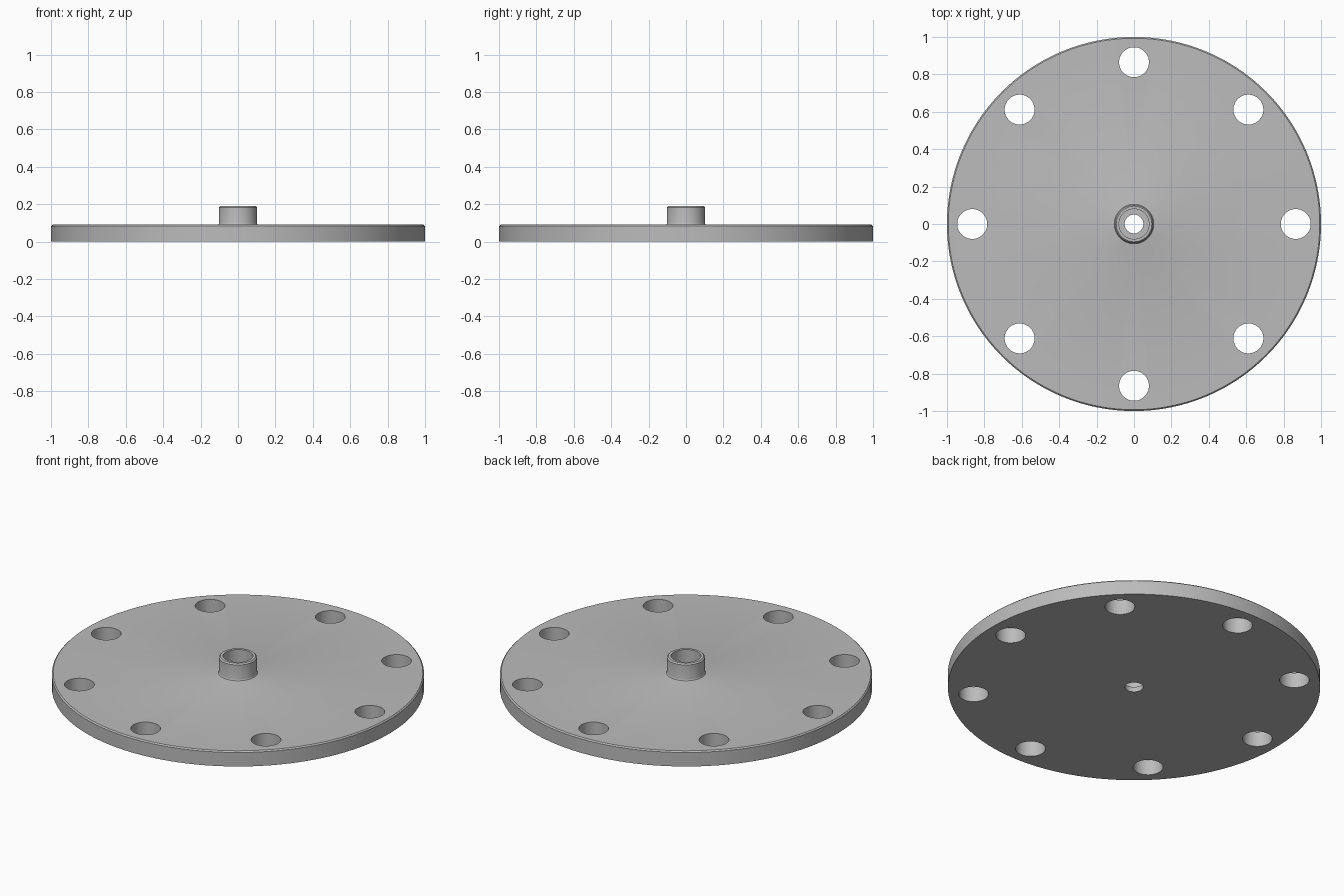
import bpy, bmesh, math
from mathutils import Matrix

cube = bpy.data.objects.get("Cube")
if cube:
    bpy.data.objects.remove(cube, do_unlink=True)

STEPS = 128
DISC_R, DISC_H = 1.0, 0.09
BOSS_R, BOSS_H = 0.102, 0.19
BORE_R, SEAT_R, SEAT_Z = 0.05, 0.08, 0.03
HOLES, HOLE_R, HOLE_RING = 8, 0.08, 0.865
BEVEL = 0.007

metal = bpy.data.materials.new("plain grey")
metal.use_nodes = True
grey = (0.5, 0.5, 0.5, 1)
metal.diffuse_color = grey
metal.node_tree.nodes["Principled BSDF"].inputs["Base Color"].default_value = grey


def add_object(name, bm):
    bmesh.ops.recalc_face_normals(bm, faces=bm.faces)
    mesh = bpy.data.meshes.new(name)
    bm.to_mesh(mesh)
    bm.free()
    mesh.materials.append(metal)
    obj = bpy.data.objects.new(name, mesh)
    bpy.context.collection.objects.link(obj)
    return obj


def lathe(name, profile):
    """Revolve a closed (radius, height) outline about z."""
    bm = bmesh.new()
    rings = []
    for i in range(STEPS):
        a = math.tau * i / STEPS
        rings.append([bm.verts.new((r * math.cos(a), r * math.sin(a), z)) for r, z in profile])
    for i, ring in enumerate(rings):
        after = rings[(i + 1) % STEPS]
        for j in range(len(profile)):
            k = (j + 1) % len(profile)
            bm.faces.new((ring[j], after[j], after[k], ring[k]))
    return add_object(name, bm)


# Disc and hollow boss, turned as one piece with a stepped bore
fillet = [(BOSS_R + BEVEL * (1 - math.sin(t)), DISC_H + BEVEL * (1 - math.cos(t)))
          for t in (0, math.pi / 6, math.pi / 3, math.pi / 2)]
flange = lathe("flange_disc", [
    (BORE_R, 0), (DISC_R, 0),
    (DISC_R, DISC_H - BEVEL), (DISC_R - BEVEL, DISC_H),
    *fillet,
    (BOSS_R, BOSS_H - BEVEL), (BOSS_R - BEVEL, BOSS_H),
    (SEAT_R, BOSS_H), (SEAT_R, SEAT_Z), (BORE_R, SEAT_Z)])

# Ring of through holes
bm = bmesh.new()
for i in range(HOLES):
    place = Matrix.Rotation(math.tau * i / HOLES, 4, 'Z') @ Matrix.Translation((HOLE_RING, 0, DISC_H / 2))
    bmesh.ops.create_cone(bm, cap_ends=True, segments=48, radius1=HOLE_R,
                          radius2=HOLE_R, depth=DISC_H * 2, matrix=place)
cutter = add_object("hole_cutter", bm)
cutter.hide_render = True

cut = flange.modifiers.new("bolt_holes", 'BOOLEAN')
cut.operation = 'DIFFERENCE'
cut.solver = 'EXACT'
cut.object = cutter
bpy.ops.object.select_all(action='DESELECT')
bpy.context.view_layer.objects.active = flange
flange.select_set(True)
bpy.ops.object.modifier_apply(modifier=cut.name)
bpy.data.objects.remove(cutter, do_unlink=True)
bpy.ops.object.shade_smooth_by_angle(angle=math.radians(30))
